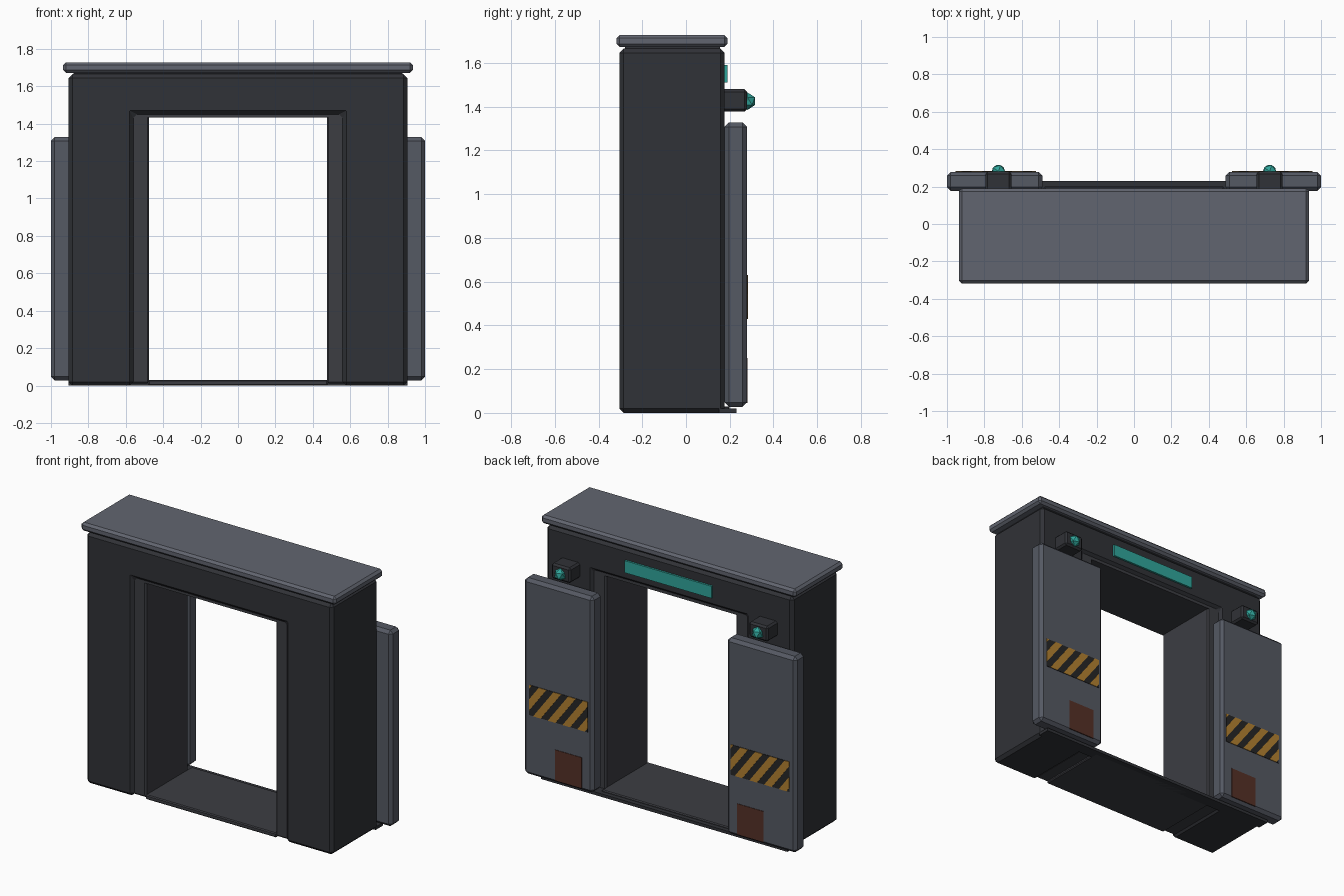
import bpy, bmesh
from mathutils import Vector

if "Cube" in bpy.data.objects:
    bpy.data.objects.remove(bpy.data.objects["Cube"])


def material(name, rgb):
    m = bpy.data.materials.new(name)
    m.diffuse_color = (*rgb, 1)
    m.use_nodes = True
    m.node_tree.nodes["Principled BSDF"].inputs["Base Color"].default_value = m.diffuse_color
    return m


FRAME = material("dark_metal", (0.03, 0.032, 0.038))
LINER = material("liner_metal", (0.045, 0.047, 0.055))
DOOR = material("door_metal", (0.09, 0.10, 0.125))
ROOF = material("roof_metal", (0.12, 0.13, 0.16))
BLACK = material("stripe_black", (0.02, 0.02, 0.02))
AMBER = material("stripe_amber", (0.45, 0.22, 0.03))
RUST = material("rust", (0.09, 0.03, 0.02))
TEAL = material("teal_glow", (0.03, 0.38, 0.33))


def finish(name, bm, mat, bevel=0):
    bmesh.ops.recalc_face_normals(bm, faces=bm.faces)
    me = bpy.data.meshes.new(name)
    bm.to_mesh(me)
    bm.free()
    me.materials.append(mat)
    ob = bpy.data.objects.new(name, me)
    bpy.context.collection.objects.link(ob)
    if bevel:
        mod = ob.modifiers.new("bevel", "BEVEL")
        mod.width, mod.segments, mod.limit_method = bevel, 1, "ANGLE"
    return ob


def prism(name, pts, y0, y1, mat, bevel=0, clip=None):
    """Extrude an (x, z) outline from y0 to y1, optionally clipped in x."""
    bm = bmesh.new()
    face = bm.faces.new([bm.verts.new((x, y0, z)) for x, z in pts])
    if clip:
        for x, n in ((clip[0], -1), (clip[1], 1)):
            bmesh.ops.bisect_plane(bm, geom=bm.verts[:] + bm.edges[:] + bm.faces[:],
                                   plane_co=(x, 0, 0), plane_no=(n, 0, 0), clear_outer=True)
    ext = bmesh.ops.extrude_face_region(bm, geom=bm.faces[:])
    moved = [v for v in ext["geom"] if isinstance(v, bmesh.types.BMVert)]
    bmesh.ops.translate(bm, verts=moved, vec=Vector((0, y1 - y0, 0)))
    return finish(name, bm, mat, bevel)


def box(name, x, y, z, mat, bevel=0):
    pts = [(x[0], z[0]), (x[1], z[0]), (x[1], z[1]), (x[0], z[1])]
    return prism(name, pts, y[0], y[1], mat, bevel)


# Portal frame: one inverted U
prism("portal_frame",
      [(-0.905, 0), (-0.56, 0), (-0.56, 1.45), (0.56, 1.45),
       (0.56, 0), (0.905, 0), (0.905, 1.665), (-0.905, 1.665)],
      -0.305, 0.177, FRAME, 0.02)
# Roof slab with a thin neck beneath it
box("roof_neck", (-0.88, 0.88), (-0.28, 0.155), (1.65, 1.69), FRAME)
box("roof_slab", (-0.935, 0.935), (-0.318, 0.19), (1.672, 1.728), ROOF, 0.015)
# Opening liner, floor plate and door rail
box("header_liner", (-0.56, 0.56), (-0.285, 0.16), (1.433, 1.47), LINER)
box("floor_plate", (-0.48, 0.48), (-0.285, 0.20), (0, 0.03), LINER, 0.006)
box("door_rail", (-0.905, 0.905), (0.15, 0.23), (0, 0.02), FRAME)
# Lit sign panel over the opening
box("light_panel", (-0.32, 0.32), (0.17, 0.19), (1.51, 1.59), TEAL)

for side, s in (("left", -1), ("right", 1)):
    def span(a, b):
        return sorted((s * a, s * b))

    # Jamb and open sliding door
    box(side + "_jamb", span(0.475, 0.575), (-0.285, 0.16), (0.01, 1.45), LINER, 0.01)
    box(side + "_door", span(0.49, 1.0), (0.177, 0.278), (0.028, 1.328), DOOR, 0.02)
    # Rust patch
    box(side + "_rust_patch", span(0.57, 0.765), (0.27, 0.281), (0.045, 0.25), RUST)

    # Hazard band: dark plate with slanted amber stripes
    x0, x1 = span(0.525, 0.955)
    z0, z1 = 0.43, 0.63
    box(side + "_hazard_plate", (x0, x1), (0.27, 0.281), (z0, z1), BLACK)
    for i in range(6):
        a = x0 + 0.02 + i * 0.108
        prism(f"{side}_hazard_stripe_{i}",
              [(a, z0), (a + 0.056, z0), (a - 0.094, z1), (a - 0.15, z1)],
              0.272, 0.283, AMBER, clip=(x0, x1))

    # Lamp bracket and faceted lamp
    box(side + "_lamp_bracket", span(0.655, 0.795), (0.15, 0.28), (1.378, 1.48), FRAME, 0.012)
    bm = bmesh.new()
    bmesh.ops.create_icosphere(bm, subdivisions=1, radius=0.04)
    bmesh.ops.translate(bm, verts=bm.verts[:], vec=(s * 0.725, 0.281, 1.425))
    finish(side + "_lamp", bm, TEAL)
